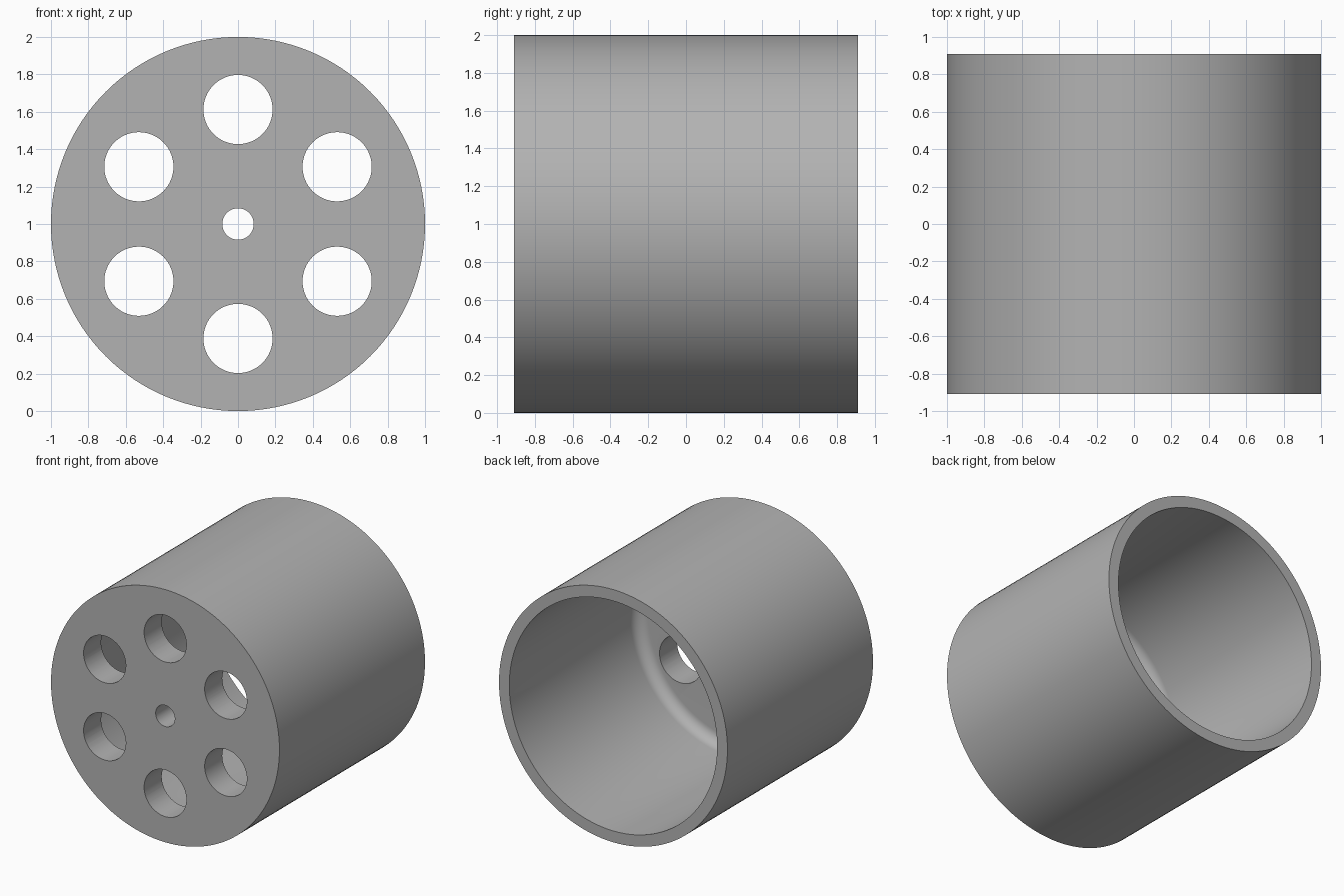
import bpy, bmesh, math
from mathutils import Matrix

cube = bpy.data.objects.get("Cube")
if cube:
    bpy.data.objects.remove(cube, do_unlink=True)

SEGMENTS = 128
FRONT, BACK = -0.91, 0.91
INNER = 0.91          # inner wall radius
FLOOR = FRONT + 0.22  # inside face of the end plate
FILLET = 0.09

grey = bpy.data.materials.new("plain grey")
grey.use_nodes = True
colour = (0.45, 0.45, 0.45, 1)
grey.diffuse_color = colour
grey.node_tree.nodes["Principled BSDF"].inputs["Base Color"].default_value = colour


def add_object(name, bm):
    mesh = bpy.data.meshes.new(name)
    bm.to_mesh(mesh)
    bm.free()
    obj = bpy.data.objects.new(name, mesh)
    bpy.context.collection.objects.link(obj)
    mesh.materials.append(grey)
    return obj


# Cup profile (radius, y), with a rounded corner where wall meets floor
profile = [(0, FRONT), (1, FRONT), (1, BACK), (INNER, BACK)]
for i in range(9):
    a = math.pi / 2 * i / 8
    profile.append((INNER - FILLET + FILLET * math.cos(a),
                    FLOOR + FILLET - FILLET * math.sin(a)))
profile.append((0, FLOOR))

# Spin the profile about the y axis
bm = bmesh.new()
verts = [bm.verts.new((r, y, 1)) for r, y in profile]
edges = [bm.edges.new(pair) for pair in zip(verts, verts[1:])]
bmesh.ops.spin(bm, geom=verts + edges, cent=(0, 0, 1), axis=(0, 1, 0),
               angle=math.tau, steps=SEGMENTS, use_merge=True)
bmesh.ops.remove_doubles(bm, verts=bm.verts, dist=1e-5)
bmesh.ops.recalc_face_normals(bm, faces=bm.faces)
cup = add_object("drum_body", bm)

# Centre bore and six holes around it
holes = [(0, 1, 0.084)]
for i in range(6):
    a = math.pi / 2 + math.tau * i / 6
    holes.append((0.612 * math.cos(a), 1 + 0.612 * math.sin(a), 0.185))
bm = bmesh.new()
for x, z, radius in holes:
    place = Matrix.Translation((x, FRONT, z)) @ Matrix.Rotation(math.pi / 2, 4, 'X')
    bmesh.ops.create_cone(bm, cap_ends=True, segments=64, radius1=radius,
                          radius2=radius, depth=0.8, matrix=place)
cutter = add_object("hole_cutter", bm)
cutter.hide_render = True

cut = cup.modifiers.new("holes", 'BOOLEAN')
cut.operation = 'DIFFERENCE'
cut.solver = 'EXACT'
cut.object = cutter
bpy.context.view_layer.objects.active = cup
cup.select_set(True)
bpy.ops.object.modifier_apply(modifier=cut.name)
bpy.data.objects.remove(cutter, do_unlink=True)

# Smooth walls with crisp rims
bpy.ops.object.shade_smooth_by_angle(angle=math.radians(30))
